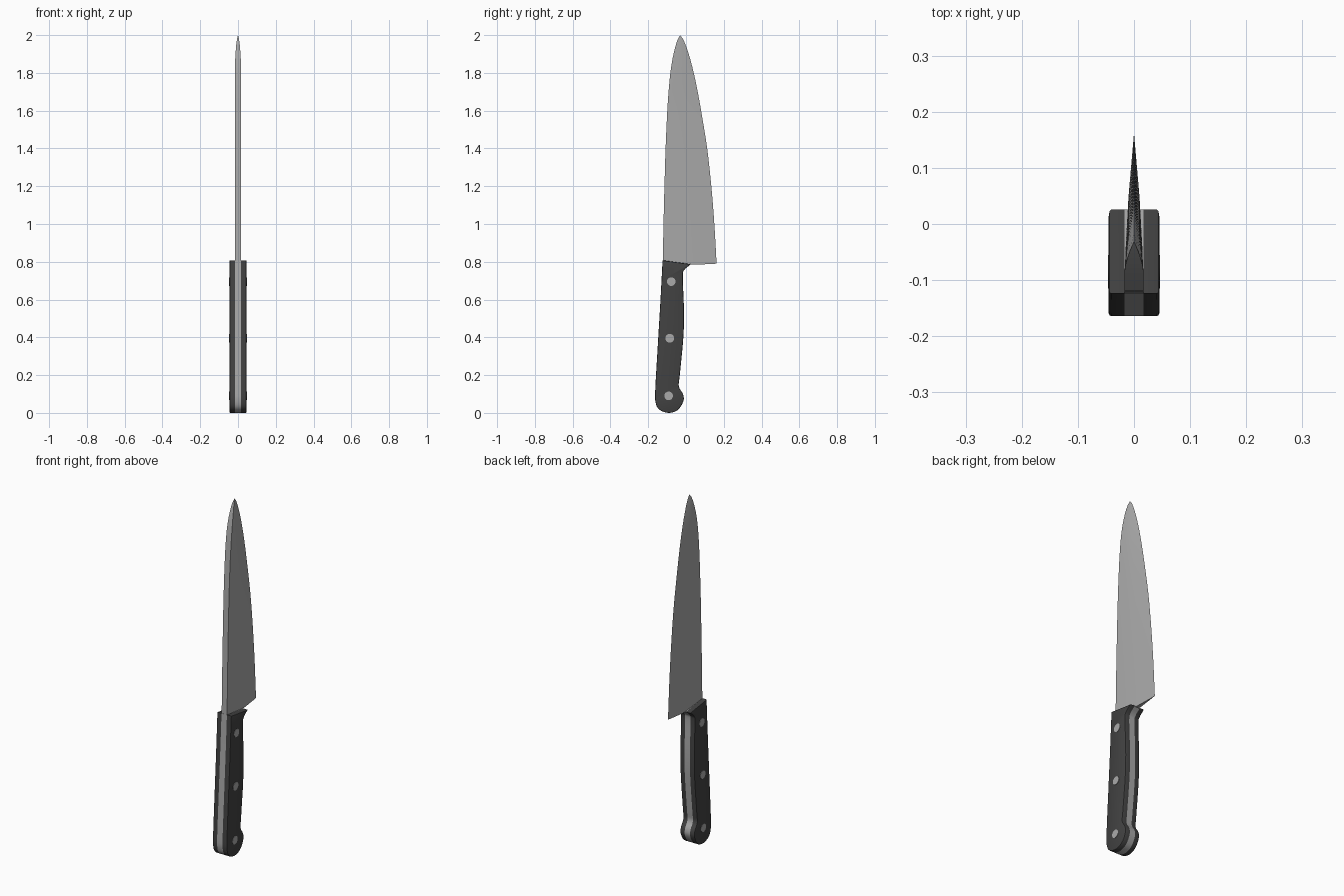
import bpy, bmesh, math
from mathutils import Vector, Matrix

cube = bpy.data.objects.get("Cube")
if cube:
    bpy.data.objects.remove(cube, do_unlink=True)


def material(name, rgb, metallic=0.0):
    m = bpy.data.materials.new(name)
    m.use_nodes = True
    m.diffuse_color = (*rgb, 1)
    m.node_tree.nodes["Principled BSDF"].inputs["Base Color"].default_value = (*rgb, 1)
    return m


steel = material("steel_grey", (0.40, 0.40, 0.40))
black = material("handle_black", (0.055, 0.055, 0.055))

HALF_STEEL = 0.017   # half thickness of blade and tang
HALF_GRIP = 0.045    # half thickness of the whole handle


def smooth_path(points, steps):
    """Catmull-Rom curve through 2D points."""
    p = [Vector(q) for q in points]
    p = [2 * p[0] - p[1]] + p + [2 * p[-1] - p[-2]]
    out = []
    for a, b, c, d in zip(p, p[1:], p[2:], p[3:]):
        for i in range(steps):
            t = i / steps
            out.append(b + (c - a) * t / 2 + (a * 2 - b * 5 + c * 4 - d) * t * t / 2
                       + (b * 3 - a - c * 3 + d) * t ** 3 / 2)
    return out + [p[-2]]


def finish(name, bm, mat, mirror=False, angle=30):
    bmesh.ops.recalc_face_normals(bm, faces=bm.faces)
    mesh = bpy.data.meshes.new(name)
    bm.to_mesh(mesh)
    bm.free()
    mesh.materials.append(mat)
    obj = bpy.data.objects.new(name, mesh)
    bpy.context.collection.objects.link(obj)
    bpy.ops.object.select_all(action='DESELECT')
    obj.select_set(True)
    bpy.context.view_layer.objects.active = obj
    bpy.ops.object.shade_smooth_by_angle(angle=math.radians(angle))
    if mirror:
        obj.modifiers.new("mirror", 'MIRROR').use_mirror_merge = False
    return obj


def slab(outline, x0, x1):
    """Extrude a (y, z) outline from x0 to x1."""
    bm = bmesh.new()
    face = bm.faces.new([bm.verts.new((x0, y, z)) for y, z in outline])
    ext = bmesh.ops.extrude_face_region(bm, geom=[face], use_keep_orig=True)
    new = [v for v in ext["geom"] if isinstance(v, bmesh.types.BMVert)]
    bmesh.ops.translate(bm, verts=new, vec=(x1 - x0, 0, 0))
    return bm


# Blade: wedge sections lofted from heel to tip (z, spine y, edge y, thickness)
stations = [
    (0.79, -0.123, 0.162, 1), (1.0, -0.119, 0.150, 1), (1.2, -0.114, 0.134, 1),
    (1.4, -0.108, 0.112, 1), (1.6, -0.099, 0.080, 1), (1.75, -0.088, 0.052, 1),
    (1.86, -0.074, 0.026, 0.9), (1.94, -0.056, 0.001, 0.6), (1.98, -0.043, -0.016, 0.3),
]
spine = smooth_path([(s[1], s[0]) for s in stations], 4)
edge = smooth_path([(s[2], s[0]) for s in stations], 4)
thick = smooth_path([(s[3], s[0]) for s in stations], 4)
section = [(0, 1), (0.3, 0.86), (0.6, 0.58)]   # position across, relative thickness
bm = bmesh.new()
rings = []
for s, e, k in zip(spine, edge, thick):
    def point(t, w, side):
        drop = 0.006 * math.sin(math.pi * t) if s is spine[0] else 0
        return bm.verts.new((side * w * HALF_STEEL * min(k.x, 1), s.x + (e.x - s.x) * t, s.y - drop))
    rings.append([point(t, w, 1) for t, w in section] + [point(1, 0, 1)]
                 + [point(t, w, -1) for t, w in reversed(section)])
for a, b in zip(rings, rings[1:]):
    for i in range(len(a)):
        j = (i + 1) % len(a)
        bm.faces.new((a[i], a[j], b[j], b[i]))
tip = bm.verts.new((0, -0.031, 2.0))
for i, v in enumerate(rings[-1]):
    bm.faces.new((v, rings[-1][(i + 1) % len(rings[-1])], tip))
bm.faces.new(rings[0])
finish("blade", bm, steel)

# Handle outline, from the spine corner down round the butt and up to the heel
outline = smooth_path([
    (-0.124, 0.808), (-0.135, 0.6), (-0.148, 0.38), (-0.162, 0.14), (-0.162, 0.06),
    (-0.142, 0.018), (-0.092, 0.0), (-0.043, 0.016), (-0.014, 0.062), (-0.016, 0.1),
    (-0.038, 0.14), (-0.033, 0.2), (-0.014, 0.4), (-0.011, 0.55), (-0.017, 0.72),
    (-0.008, 0.758), (0.026, 0.787),
], 4)

# Full tang between the grips
finish("tang", slab(outline, -HALF_STEEL, HALF_STEEL), steel)

# Grips with rounded outer rims
bm = slab(outline, HALF_STEEL, HALF_GRIP)
rim = [e for e in bm.edges if all(v.co.x > HALF_GRIP - 0.001 for v in e.verts)]
bmesh.ops.bevel(bm, geom=rim, offset=0.007, segments=2, profile=0.5,
                affect='EDGES', clamp_overlap=True)
finish("handle_grips", bm, black, mirror=True)

# Rivets
bm = bmesh.new()
for y, z in ((-0.078, 0.695), (-0.086, 0.395), (-0.092, 0.09)):
    place = Matrix.Translation((HALF_GRIP - 0.002, y, z)) @ Matrix.Rotation(math.pi / 2, 4, 'Y')
    bmesh.ops.create_cone(bm, cap_ends=True, segments=20, radius1=0.023, radius2=0.023,
                          depth=0.007, matrix=place)
finish("rivets", bm, steel, mirror=True)
